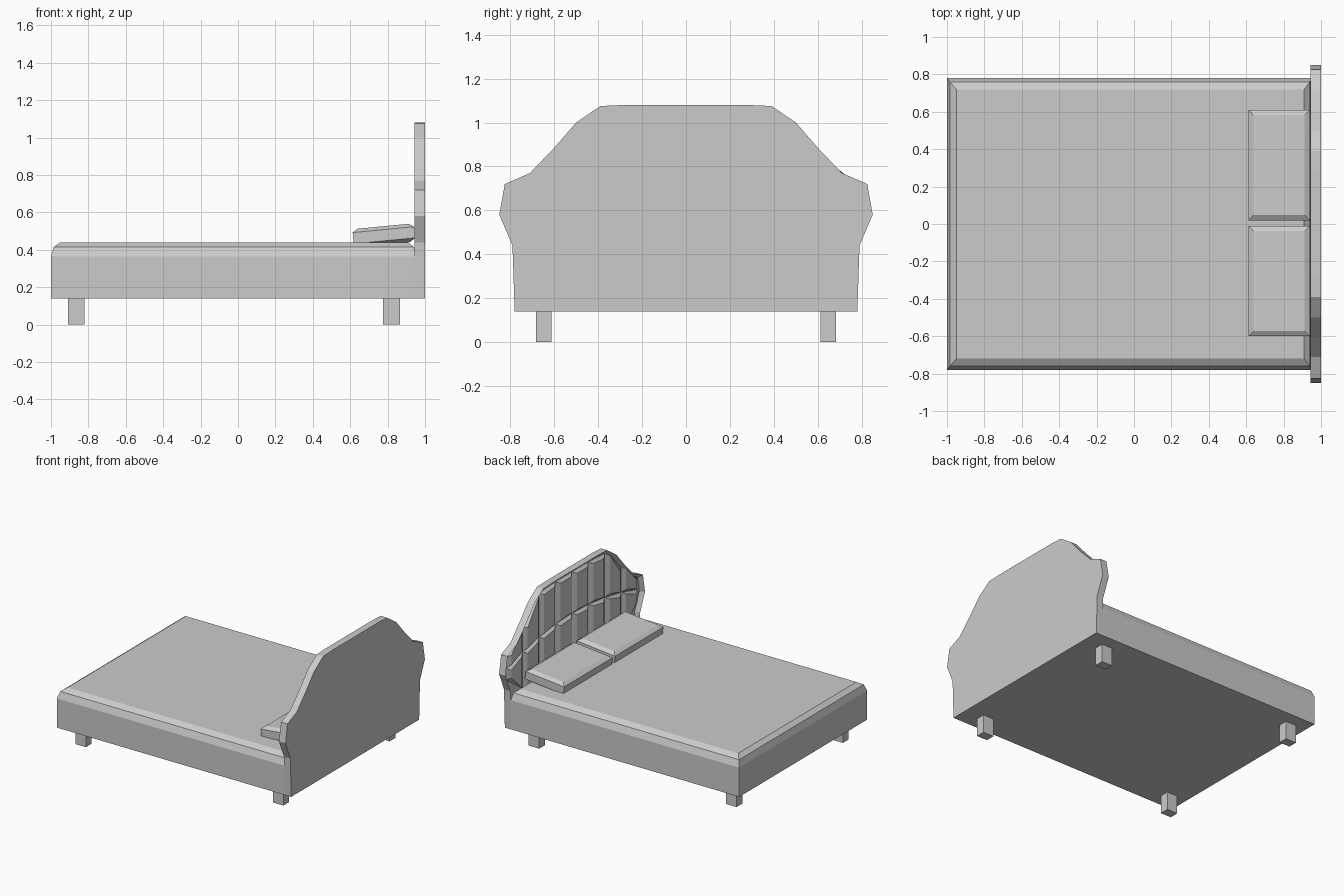
import bpy, bmesh, math
from mathutils import Matrix

if "Cube" in bpy.data.objects:
    bpy.data.objects.remove(bpy.data.objects["Cube"])


def finish(bm, name):
    bmesh.ops.recalc_face_normals(bm, faces=bm.faces)
    me = bpy.data.meshes.new(name)
    bm.to_mesh(me)
    bm.free()
    ob = bpy.data.objects.new(name, me)
    bpy.context.collection.objects.link(ob)
    return ob


def stack(name, rings, matrix=None):
    """Loft rectangular rings (x0, x1, y0, y1, z) and cap both ends."""
    bm = bmesh.new()
    loops = [[bm.verts.new(p) for p in
              ((a, c, z), (b, c, z), (b, d, z), (a, d, z))]
             for a, b, c, d, z in rings]
    for lo, hi in zip(loops, loops[1:]):
        for i in range(4):
            j = (i + 1) % 4
            bm.faces.new((lo[i], lo[j], hi[j], hi[i]))
    bm.faces.new(loops[0][::-1])
    bm.faces.new(loops[-1])
    if matrix:
        bmesh.ops.transform(bm, matrix=matrix, verts=bm.verts)
    return finish(bm, name)


def lerp(points, y):
    """Height of a profile given as (y, z) points of rising y."""
    for (y0, z0), (y1, z1) in zip(points, points[1:]):
        if y <= y1:
            return z0 + (z1 - z0) * (y - y0) / (y1 - y0)
    return points[-1][1]


# Mattress with rounded upper edges
stack("mattress", [
    (-1, 0.95, -0.78, 0.78, 0.14),
    (-1, 0.95, -0.78, 0.78, 0.365),
    (-0.985, 0.94, -0.76, 0.76, 0.415),
    (-0.95, 0.91, -0.72, 0.72, 0.44)])

# Legs
for sx, x in (("foot", -0.865), ("head", 0.82)):
    for sy, y in (("front", -0.648), ("back", 0.648)):
        stack(f"{sx}_{sy}_leg", [
            (x - 0.045, x + 0.045, y - 0.035, y + 0.035, z) for z in (0, 0.145)])

# Pillows leaning up towards the headboard
for name, y in (("front_pillow", -0.305), ("back_pillow", 0.315)):
    m = Matrix.Translation((0.78, y, 0.478)) @ Matrix.Rotation(math.radians(-5.5), 4, 'Y')
    stack(name, [(-0.165 + i, 0.165 - i, -0.295 + i, 0.295 - i, z)
                 for i, z in ((0.03, -0.05), (0, -0.03), (0, 0.03), (0.028, 0.048))], m)

# Headboard: curved outline, thickened, with a recessed front
half = [(0.78, 0.14), (0.79, 0.44), (0.85, 0.58), (0.825, 0.72), (0.71, 0.77),
        (0.60, 0.885), (0.50, 1.0), (0.39, 1.075), (0.28, 1.08)]
outline = half + [(-y, z) for y, z in reversed(half)]
bm = bmesh.new()
front = [bm.verts.new((0.945, y, z)) for y, z in outline]
back = [bm.verts.new((1.0, y, z)) for y, z in outline]
face = bm.faces.new(front[::-1])
bm.faces.new(back)
for i in range(len(outline)):
    j = (i + 1) % len(outline)
    bm.faces.new((front[i], front[j], back[j], back[i]))
bmesh.ops.recalc_face_normals(bm, faces=bm.faces)
bmesh.ops.inset_region(bm, faces=[face], thickness=0.025, use_even_offset=True)
bmesh.ops.translate(bm, vec=(0.03, 0, 0), verts=face.verts)
finish(bm, "headboard")

# Upholstered channels filling the recess, in two rows
upper = [(0, 1.08)] + half[::-1][:6]


def row_heights(y):
    y = abs(y)
    return (0.38 if y < 0.7 else 0.52,
            0.73 - 0.12 * (y / 0.8) ** 2,
            lerp(upper, y) - 0.03)


bm = bmesh.new()
for k in range(8):
    y0, y1 = -0.8 + 0.2 * k, -0.6 + 0.2 * k
    h0, h1 = row_heights(y0), row_heights(y1)
    for r in range(2):
        quad = [(y0, h0[r]), (y1, h1[r]), (y1, h1[r + 1]), (y0, h0[r + 1])]
        cy, cz = (sum(p[i] for p in quad) / 4 for i in (0, 1))
        base = [bm.verts.new((0.976, y, z)) for y, z in quad]
        top = [bm.verts.new((0.955, y + (cy - y) * 0.35,
                             z - math.copysign(min(0.02, abs(z - cz) * 0.35), z - cz)))
               for y, z in quad]
        bm.faces.new(top)
        bm.faces.new(base[::-1])
        for i in range(4):
            j = (i + 1) % 4
            bm.faces.new((base[i], base[j], top[j], top[i]))
finish(bm, "headboard_padding")
